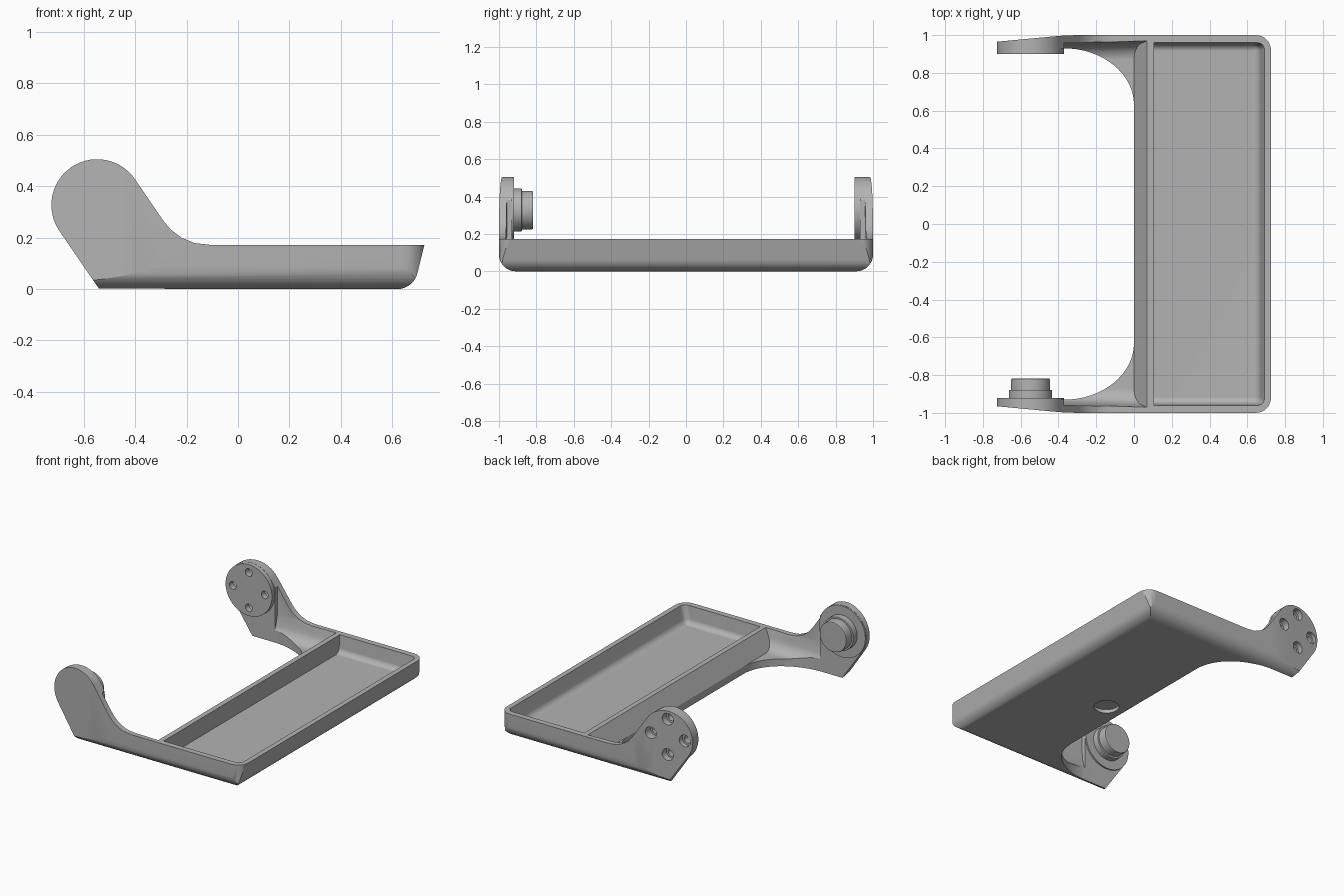
import bpy, bmesh
from math import sin, cos, radians, pi
from mathutils import Matrix

if "Cube" in bpy.data.objects:
    bpy.data.objects.remove(bpy.data.objects["Cube"])

grey = bpy.data.materials.new("matte_grey")
grey.use_nodes = True
grey.diffuse_color = (0.45, 0.45, 0.45, 1)
grey.node_tree.nodes["Principled BSDF"].inputs["Base Color"].default_value = grey.diffuse_color

PIVOT_X, PIVOT_Z, PAD_R = -0.548, 0.327, 0.178


def arc(cx, cy, rx, ry, start, end, steps):
    angles = [radians(start + (end - start) * i / steps) for i in range(steps + 1)]
    return [(cx + rx * cos(a), cy + ry * sin(a)) for a in angles]


def finish(name, bm):
    bmesh.ops.recalc_face_normals(bm, faces=bm.faces)
    mesh = bpy.data.meshes.new(name)
    bm.to_mesh(mesh)
    bm.free()
    mesh.materials.append(grey)
    obj = bpy.data.objects.new(name, mesh)
    bpy.context.collection.objects.link(obj)
    return obj


def prism(name, pts, axis, lo, hi):
    """Extrude a 2D outline along one axis."""
    place = {"x": lambda a, b, t: (t, a, b),
             "y": lambda a, b, t: (a, t, b),
             "z": lambda a, b, t: (a, b, t)}[axis]
    bm = bmesh.new()
    ends = [[bm.verts.new(place(a, b, t)) for a, b in pts] for t in (lo, hi)]
    for ring in ends:
        bm.faces.new(ring)
    n = len(pts)
    for i in range(n):
        j = (i + 1) % n
        bm.faces.new((ends[0][i], ends[0][j], ends[1][j], ends[1][i]))
    return finish(name, bm)


def disc(name, x, z, radius, y0, y1, bevel=0.0):
    bm = bmesh.new()
    turn = Matrix.Translation((x, (y0 + y1) / 2, z)) @ Matrix.Rotation(pi / 2, 4, "X")
    bmesh.ops.create_cone(bm, cap_ends=True, segments=48, radius1=radius,
                          radius2=radius, depth=abs(y1 - y0), matrix=turn)
    if bevel:
        rims = [e for e in bm.edges if any(len(f.verts) > 4 for f in e.link_faces)]
        bmesh.ops.bevel(bm, geom=rims, offset=bevel, segments=2, affect="EDGES", profile=0.5)
    return finish(name, bm)


def combine(target, tool, operation="DIFFERENCE", keep=False):
    mod = target.modifiers.new("cut", "BOOLEAN")
    mod.operation, mod.object, mod.solver = operation, tool, "EXACT"
    bpy.context.view_layer.objects.active = target
    bpy.ops.object.modifier_apply(modifier=mod.name)
    if not keep:
        bpy.data.objects.remove(tool)


def mirrored(half):
    """Close an outline by reflecting it across the middle."""
    return half + [(-a, b) for a, b in reversed(half)]


# Side silhouette: pivot lobe, neck, rim and rounded sloping end
side = arc(PIVOT_X, PIVOT_Z, PAD_R, PAD_R, 214, 35, 28)
side += [(-0.29, 0.265), (-0.26, 0.23), (-0.22, 0.2), (-0.17, 0.179), (-0.11, 0.172)]
side += [(0.725, 0.172)] + arc(0.62, 0.08, 0.08, 0.08, -12, -90, 8) + [(-0.54, 0)]
body = prism("tray_and_arms", side, "y", -1.2, 1.2)

# Rounded lower long edges
section = mirrored(arc(0.91, 0.09, 0.09, 0.09, -90, 0, 8) + [(1, 0.8)])
combine(body, prism("section_shape", section, "x", -1, 1), "INTERSECT")

# Plan outline: rounded far corners, arms narrowing towards the tips
half_plan = arc(0.645, 0.92, 0.08, 0.08, 0, 90, 8)
half_plan += [(-0.3, 1), (-0.38, 0.997), (-0.46, 0.99), (-0.8, 0.958)]
plan = half_plan + [(x, -y) for x, y in reversed(half_plan)]
combine(body, prism("plan_shape", plan, "z", -0.3, 0.9), "INTERSECT")

# Hollow between the arms, ending in the sloping divider face
hollow = mirrored(arc(0.87, 0.14, 0.09, 0.09, -90, -8, 8) + [(0.972, 0.18), (0.974, 0.8)])
cutter = prism("arm_hollow", hollow, "x", -0.37, 0)
for v in cutter.data.vertices:
    if v.co.x > -0.1:
        v.co.x = 0.07 * (v.co.z - 0.05) / 0.122
    else:
        v.co.y *= 0.985
combine(body, cutter)

# Opening between the arms with swept corners
half_gap = arc(-0.37, 0.63, 0.37, 0.3, 0, 90, 16) + [(-1, 0.93)]
gap = half_gap + [(x, -y) for x, y in reversed(half_gap)]
combine(body, prism("arm_gap", gap, "z", -0.3, 0.9))

# Tray pocket with soft floor edges
bm = bmesh.new()
bmesh.ops.create_cube(bm, size=1)
for v in bm.verts:
    low, far = v.co.z < 0, v.co.x > 0
    v.co.z = 0.05 if low else 0.292
    v.co.y = (0.95 if low else 0.97) * (1 if v.co.y > 0 else -1)
    v.co.x = (0.66 if low else 0.72) if far else 0.105
soft = [e for e in bm.edges
        if max(v.co.x for v in e.verts) > 0.2 and
        (all(v.co.z < 0.1 for v in e.verts) or
         (min(v.co.x for v in e.verts) > 0.2 and abs(e.verts[0].co.z - e.verts[1].co.z) > 0.1))]
bmesh.ops.bevel(bm, geom=soft, offset=0.035, segments=5, affect="EDGES", profile=0.5)
combine(body, finish("tray_pocket", bm))

# Shallow round recess underneath
recess = prism("recess", arc(0.13, -0.12, 0.08, 0.08, 0, 350, 35), "z", -0.1, 0.025)
combine(body, recess)

# Pivot pads on the inner faces of the arms
back_pad = disc("back_pad", PIVOT_X, PIVOT_Z, PAD_R - 0.001, 0.9, 0.94)
front_pad = disc("front_pad", PIVOT_X, PIVOT_Z, PAD_R - 0.001, -0.92, -0.94)

# Four counterbored screw holes through the back arm
combine(body, back_pad, "UNION")
combine(body, front_pad, "UNION")
for k in range(4):
    x = PIVOT_X + 0.122 * cos(k * pi / 2)
    z = PIVOT_Z + 0.122 * sin(k * pi / 2)
    combine(body, disc("screw_hole", x, z, 0.026, 0.8, 1.1))
    combine(body, disc("screw_counterbore", x, z, 0.04, 0.94, 1.1))

# Stepped pivot peg on the front arm
collar = disc("peg_collar", PIVOT_X, PIVOT_Z, 0.115, -0.93, -0.878, 0.004)
peg = disc("pivot_peg", PIVOT_X, PIVOT_Z, 0.103, -0.93, -0.817, 0.008)

for obj in (body, collar, peg):
    bpy.ops.object.select_all(action="DESELECT")
    obj.select_set(True)
    bpy.context.view_layer.objects.active = obj
    bpy.ops.object.shade_smooth_by_angle(angle=radians(28))
    normals = obj.modifiers.new("even_normals", "WEIGHTED_NORMAL")
    normals.keep_sharp = True
